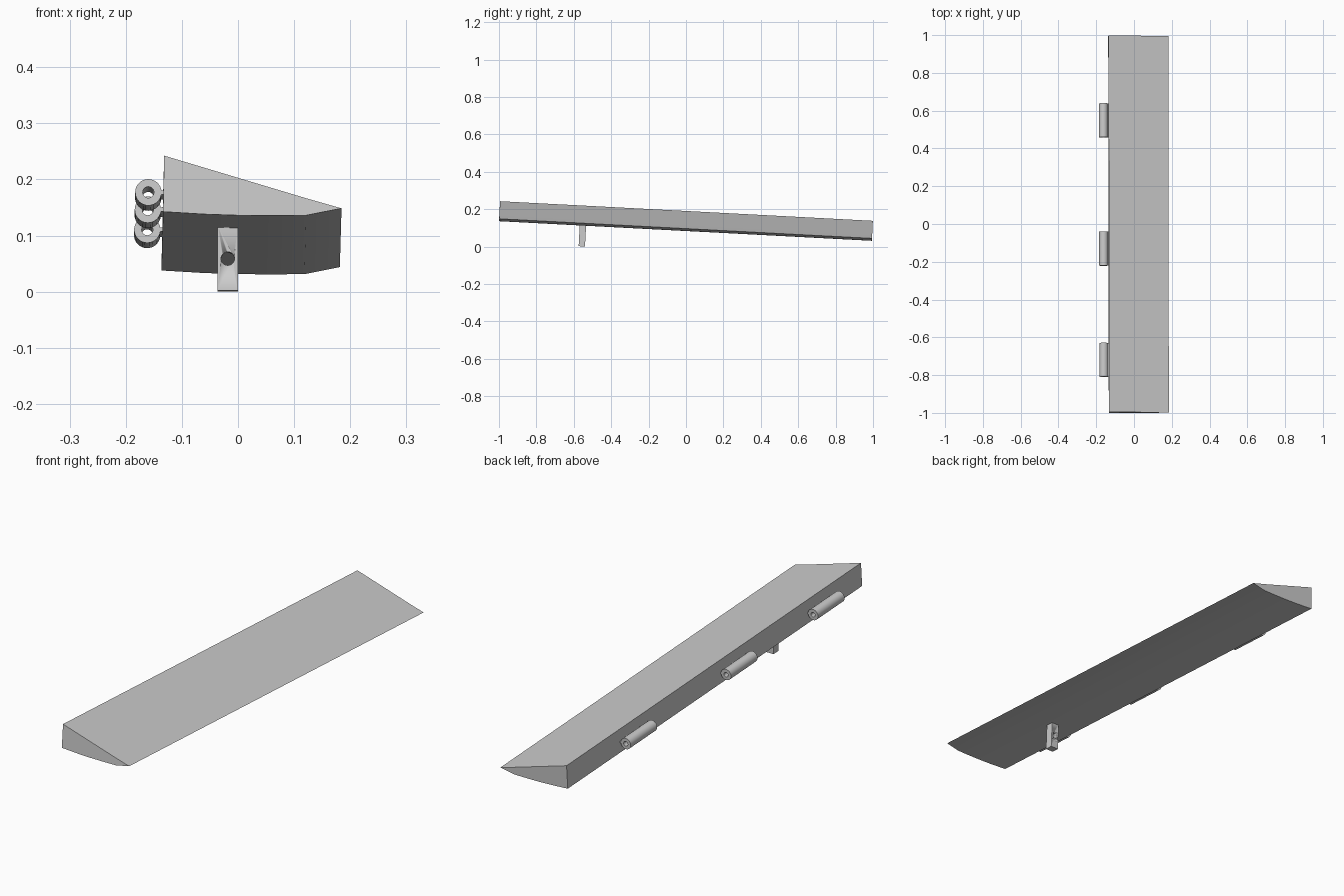
import bpy, bmesh, math
from mathutils import Matrix, Vector

cube = bpy.data.objects.get("Cube")
if cube:
    bpy.data.objects.remove(cube, do_unlink=True)

grey = bpy.data.materials.new("plain grey")
grey.use_nodes = True
colour = (0.6, 0.6, 0.6, 1)
grey.diffuse_color = colour
grey.node_tree.nodes["Principled BSDF"].inputs["Base Color"].default_value = colour

# The whole assembly slopes down towards the back
TILT = Matrix.Translation((0, 0, 0.14)) @ Matrix.Rotation(0.0015, 4, 'Z') @ Matrix.Rotation(-0.0525, 4, 'X')


def finish(name, bm):
    bmesh.ops.recalc_face_normals(bm, faces=bm.faces)
    mesh = bpy.data.meshes.new(name)
    bm.to_mesh(mesh)
    bm.free()
    mesh.materials.append(grey)
    ob = bpy.data.objects.new(name, mesh)
    bpy.context.collection.objects.link(ob)
    ob.matrix_world = TILT
    bpy.ops.object.select_all(action='DESELECT')
    ob.select_set(True)
    bpy.context.view_layer.objects.active = ob
    bpy.ops.object.shade_smooth_by_angle(angle=math.radians(30))
    return ob


def prism(name, profile, y0, y1):
    """Extrude an x-z profile along y."""
    bm = bmesh.new()
    face = bm.faces.new([bm.verts.new((x, y0, z)) for x, z in profile])
    out = bmesh.ops.extrude_face_region(bm, geom=[face])
    moved = [v for v in out["geom"] if isinstance(v, bmesh.types.BMVert)]
    bmesh.ops.translate(bm, verts=moved, vec=(0, y1 - y0, 0))
    return finish(name, bm)


def box(name, x0, x1, y0, y1, z0, z1):
    return prism(name, [(x0, z0), (x1, z0), (x1, z1), (x0, z1)], y0, y1)


def tube(name, x, z, y0, y1, inner, outer):
    """Spin a rectangle about the y direction to make a hollow barrel."""
    bm = bmesh.new()
    ring = [bm.verts.new((x + r, y, z)) for r, y in
            ((inner, y0), (outer, y0), (outer, y1), (inner, y1))]
    edges = [bm.edges.new((ring[i], ring[(i + 1) % 4])) for i in range(4)]
    bmesh.ops.spin(bm, geom=ring + edges, cent=(x, 0, z), axis=(0, 1, 0),
                   angle=math.tau, steps=32, use_merge=True)
    bmesh.ops.remove_doubles(bm, verts=bm.verts, dist=0.0001)
    return finish(name, bm)


# Wedge-shaped flap with a gently curved underside
prism("flap_panel", [(-0.133, 0.05), (-0.135, -0.05), (-0.06, -0.0545),
                     (0, -0.0565), (0.06, -0.057), (0.12, -0.0565),
                     (0.183, -0.044), (0.12, -0.026)], -0.998, 0.998)

# Three hinge barrels along the thick edge
for label, y in (("front", -0.72), ("middle", -0.13), ("back", 0.55)):
    tube(label + "_hinge_barrel", -0.161, -0.0055, y - 0.09, y + 0.09, 0.01, 0.0235)
    box(label + "_hinge_leaf", -0.141, -0.13, y - 0.09, y + 0.09, -0.009, -0.002)

# Control lug under the flap, drilled front to back
lug = box("control_lug", -0.037, -0.001, -0.566, -0.532, -0.168, -0.05)
bm = bmesh.new()
bmesh.ops.create_cone(bm, cap_ends=True, segments=32, radius1=0.012, radius2=0.012, depth=0.1,
                      matrix=Matrix.Translation((-0.019, -0.549, -0.111)) @ Matrix.Rotation(math.pi / 2, 4, 'X'))
drill = finish("lug_drill", bm)
drill.hide_render = True
cut = lug.modifiers.new("hole", 'BOOLEAN')
cut.object = drill
cut.operation = 'DIFFERENCE'
cut.solver = 'EXACT'
bpy.context.view_layer.objects.active = lug
bpy.ops.object.modifier_apply(modifier=cut.name)
bpy.data.objects.remove(drill, do_unlink=True)
